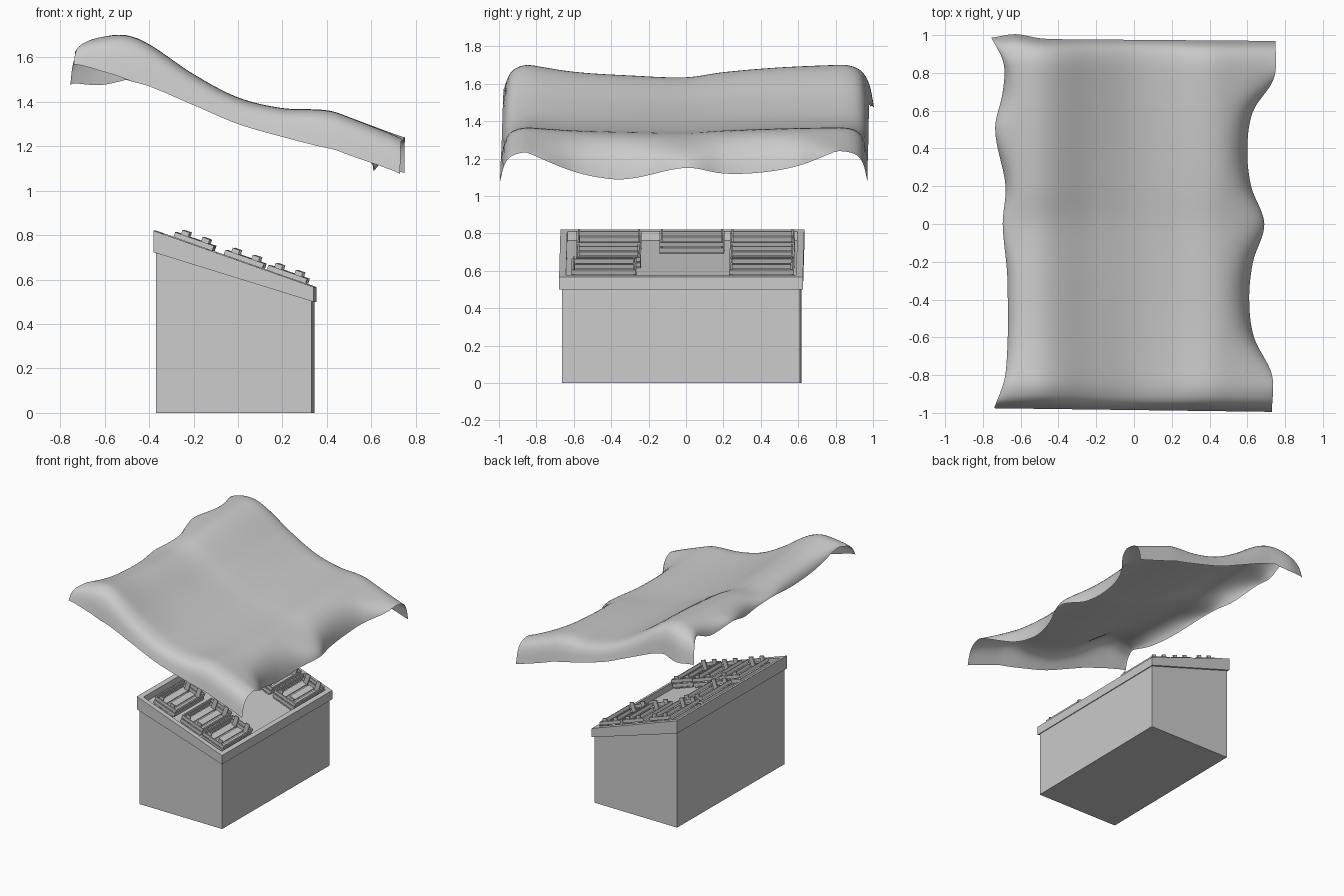
import bpy, bmesh, math
from mathutils import Matrix, Vector

if "Cube" in bpy.data.objects:
    bpy.data.objects.remove(bpy.data.objects["Cube"])

# Whole counter is turned very slightly about z
PLACE = Matrix.Translation((-0.013, -0.023, 0)) @ Matrix.Rotation(-0.01, 4, 'Z')
SLOPE = 0.352


def top(x):
    return 0.693 - SLOPE * x


def under(x):
    return 0.611 - 0.31 * x


def floor(x):
    return top(x) - 0.047


def make(name, bm, smooth=False):
    bmesh.ops.recalc_face_normals(bm, faces=bm.faces)
    me = bpy.data.meshes.new(name)
    bm.to_mesh(me)
    bm.free()
    for p in me.polygons:
        p.use_smooth = smooth
    ob = bpy.data.objects.new(name, me)
    bpy.context.collection.objects.link(ob)
    return ob


def rings(name, specs):
    """Closed solid from stacked rectangular loops (half x, half y, height function)."""
    bm = bmesh.new()
    loops = []
    for hx, hy, f in specs:
        loops.append([bm.verts.new((sx * hx, sy * hy, f(sx * hx)))
                      for sx, sy in ((-1, -1), (1, -1), (1, 1), (-1, 1))])
    for a, b in zip(loops, loops[1:]):
        for i in range(4):
            j = (i + 1) % 4
            bm.faces.new((a[i], a[j], b[j], b[i]))
    bm.faces.new(loops[0][::-1])
    bm.faces.new(loops[-1])
    ob = make(name, bm)
    ob.matrix_world = PLACE
    return ob


# Counter body and recessed sloping tray
rings("counter_base", [(0.35, 0.636, lambda x: 0.0),
                       (0.35, 0.636, lambda x: under(x) + 0.01)])
rings("display_tray", [(0.36, 0.652, under), (0.36, 0.652, top),
                       (0.33, 0.615, top), (0.33, 0.615, floor)])


def box(bm, lo, hi):
    lo, hi = Vector(lo), Vector(hi)
    m = Matrix.Translation((lo + hi) / 2) @ Matrix.Diagonal((hi - lo).to_4d())
    m[3][3] = 1
    bmesh.ops.create_cube(bm, size=1, matrix=m)


# Slatted crates
def crate(name, x, y):
    hu, hv, t = 0.0925, 0.173, 0.008
    bm = bmesh.new()
    for u in (-0.058, 0, 0.058):
        box(bm, (u - 0.023, -hv, 0.004), (u + 0.023, hv, 0.012))
    for s in (-1, 1):
        for w0, w1 in ((0.014, 0.038), (0.046, 0.07)):
            a, b = sorted((s * hu, s * (hu - t)))
            box(bm, (a, -hv + t, w0), (b, hv - t, w1))
            a, b = sorted((s * hv, s * (hv - t)))
            box(bm, (-hu, a, w0), (hu, b, w1))
        for u in (-0.048, 0.048):
            a, b = sorted((s * (hv - t), s * (hv - 2.2 * t)))
            box(bm, (u - 0.017, a, 0.002), (u + 0.017, b, 0.09))
    ob = make(name, bm)
    ob.matrix_world = (PLACE @ Matrix.Translation((x, y, floor(x)))
                       @ Matrix.Rotation(math.atan(SLOPE), 4, 'Y'))


spots = [(-0.20, -0.391), (-0.20, 0.053), (-0.20, 0.43),
         (0.026, -0.391), (0.026, 0.43), (0.22, -0.414), (0.22, 0.43)]
for i, (x, y) in enumerate(spots):
    crate(f"crate_{i + 1}", x, y)


# Cloth canopy
def curve(pts):
    """Smooth interpolation through (position, value) points."""
    def slope(i):
        a, b = pts[max(i - 1, 0)], pts[min(i + 1, len(pts) - 1)]
        return (b[1] - a[1]) / (b[0] - a[0])

    def f(t):
        t = min(max(t, pts[0][0]), pts[-1][0])
        i = 0
        while i < len(pts) - 2 and t > pts[i + 1][0]:
            i += 1
        (x0, y0), (x1, y1) = pts[i], pts[i + 1]
        h = x1 - x0
        s = (t - x0) / h
        return (y0 * (1 + 2 * s) * (1 - s) ** 2 + slope(i) * h * s * (1 - s) ** 2
                + y1 * s * s * (3 - 2 * s) + slope(i + 1) * h * s * s * (s - 1))
    return f


ridge = curve([(-0.76, 1.67), (-0.62, 1.695), (-0.5, 1.70), (-0.4, 1.66), (-0.2, 1.525),
               (0, 1.42), (0.2, 1.372), (0.4, 1.362), (0.55, 1.32), (0.75, 1.235)])
sag = curve([(-0.86, 0), (-0.6, 0.04), (-0.3, 0.06), (0, 0.07), (0.2, 0.042),
             (0.5, 0.016), (0.86, 0)])
sag_x = curve([(-0.75, 1), (-0.4, 0.9), (0, 0.25), (0.45, 0.5), (0.75, 0.4)])
front_x = curve([(-1, 0.73), (-0.8, 0.73), (-0.6, 0.635), (-0.4, 0.61), (-0.2, 0.63),
                 (0, 0.69), (0.2, 0.62), (0.4, 0.60), (0.6, 0.63), (0.78, 0.74), (1, 0.75)])
front_z = curve([(-0.86, 1.235), (-0.6, 1.13), (-0.4, 1.09), (-0.28, 1.095), (0, 1.15),
                 (0.2, 1.12), (0.4, 1.125), (0.6, 1.16), (0.82, 1.24)])
back_x = curve([(-1, -0.74), (-0.8, -0.68), (-0.3, -0.67), (0, -0.695), (0.2, -0.68),
                (0.5, -0.735), (0.7, -0.695), (0.85, -0.69), (1, -0.755)])
back_z = curve([(-0.86, 1.66), (-0.6, 1.58), (-0.3, 1.56), (0, 1.59), (0.25, 1.56),
                (0.5, 1.62), (0.7, 1.58), (0.86, 1.64)])
skirt = curve([(-0.75, 0.09), (-0.5, 0.2), (-0.4, 0.19), (-0.2, 0.14), (0, 0.12),
               (0.2, 0.13), (0.4, 0.17), (0.75, 0.16)])
drop = curve([(0.84, 0), (0.9, 0.05), (0.95, 0.2), (0.98, 0.5), (1, 1)])


def bezier(a, b, c, s):
    return tuple(p * (1 - s) ** 2 + 2 * q * s * (1 - s) + r * s * s for p, q, r in zip(a, b, c))


def section(t, n_end=10, n_mid=36):
    tc = min(max(t, -0.86), 0.86)
    h = lambda x: ridge(x) - sag(tc) * sag_x(x)
    bx, fx = back_x(t), front_x(t)
    x0, x1 = -0.56, 0.44
    back = [bezier((bx, back_z(tc)), (bx + 0.01, h(bx + 0.01)), (x0, h(x0)), i / n_end)
            for i in range(n_end)]
    mid = [(x0 + (x1 - x0) * i / n_mid, h(x0 + (x1 - x0) * i / n_mid)) for i in range(n_mid)]
    front = [bezier((x1, h(x1)), (fx - 0.02, h(fx - 0.02)), (fx, front_z(tc)), i / n_end)
             for i in range(n_end + 1)]
    return back + mid + front


edge = [0.88, 0.9, 0.92, 0.935, 0.95, 0.96, 0.97, 0.98, 0.987, 0.994, 1.0]
ts = [-e for e in reversed(edge)] + [-0.86 + 1.72 * i / 60 for i in range(61)] + edge
bm = bmesh.new()
rows = []
for t in ts:
    row = []
    for x, z in section(t):
        d = drop(abs(t))
        if t > 0:
            far = 0.975 - 0.008 * x + 0.025 * math.exp(-((x + 0.63) / 0.1) ** 2)
            d *= 1 + 0.7 * max(0, -x - 0.5) / 0.2
        else:
            far = 0.985 + 0.013 * x
        y = t * (1 + (far - 1) * abs(t) ** 3)
        row.append(bm.verts.new((x, y, z - skirt(x) * d)))
    rows.append(row)
for a, b in zip(rows, rows[1:]):
    for i in range(len(a) - 1):
        bm.faces.new((a[i], a[i + 1], b[i + 1], b[i]))
make("cloth_canopy", bm, smooth=True)
